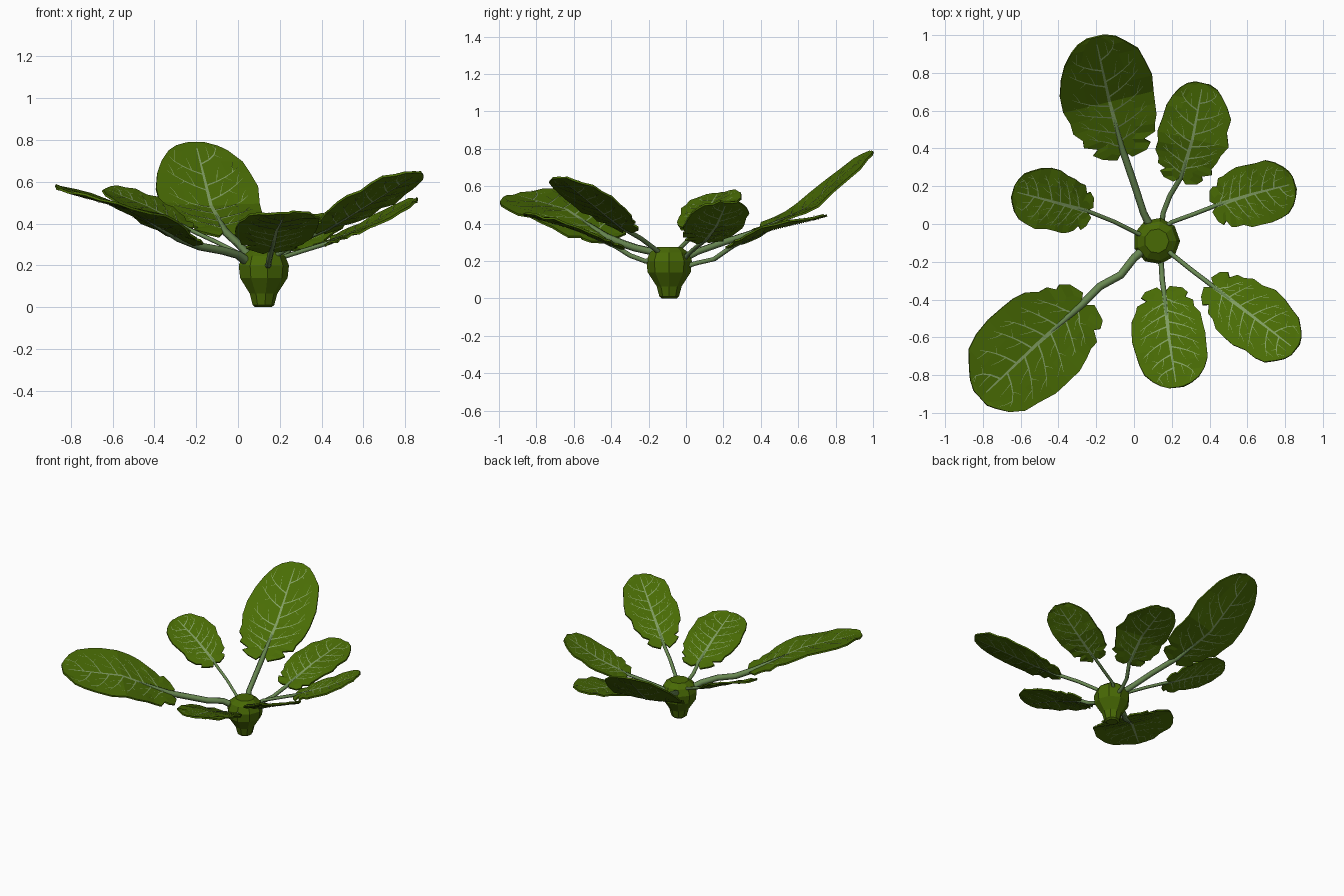
import bpy, bmesh, math, random
from mathutils import Vector

random.seed(4)
cube = bpy.data.objects.get("Cube")
if cube:
    bpy.data.objects.remove(cube, do_unlink=True)


def material(name, rgb):
    mat = bpy.data.materials.new(name)
    mat.use_nodes = True
    colour = [(c / 255) ** 2.2 for c in rgb] + [1.0]
    mat.diffuse_color = colour
    bsdf = mat.node_tree.nodes["Principled BSDF"]
    bsdf.inputs["Base Color"].default_value = colour
    bsdf.inputs["Roughness"].default_value = 0.8
    return mat


LEAF = material("leaf green", (75, 108, 13))
BULB = material("bulb green", (74, 105, 13))
STEM = material("stem green", (104, 134, 82))
VEIN = material("vein green", (128, 156, 98))


def add_object(name, data, mat):
    data.materials.append(mat)
    obj = bpy.data.objects.new(name, data)
    bpy.context.collection.objects.link(obj)
    return obj


def add_sheet(name, verts, faces, mat, thickness, rim):
    mesh = bpy.data.meshes.new(name)
    mesh.from_pydata(verts, [], faces)
    solid = add_object(name, mesh, mat).modifiers.new("thickness", "SOLIDIFY")
    solid.thickness = thickness
    solid.offset = 0
    solid.use_rim = rim


# Bulb: faceted lathe profile of radius and height
def make_bulb(centre, profile, sides):
    bm = bmesh.new()
    rings = []
    for r, z in profile:
        rings.append([bm.verts.new((centre[0] + r * math.cos(i * math.tau / sides),
                                    centre[1] + r * math.sin(i * math.tau / sides), z))
                      for i in range(sides)])
    for low, high in zip(rings, rings[1:]):
        for i in range(sides):
            j = (i + 1) % sides
            bm.faces.new((low[i], low[j], high[j], high[i]))
    bm.faces.new(rings[0][::-1])
    bm.faces.new(rings[-1])
    mesh = bpy.data.meshes.new("bulb")
    bm.to_mesh(mesh)
    bm.free()
    add_object("bulb", mesh, BULB)


# Stem: tapering tube that sinks into the blade
def make_stem(name, points, radii):
    curve = bpy.data.curves.new(name, "CURVE")
    curve.dimensions = "3D"
    curve.bevel_depth = 1
    curve.bevel_resolution = 1
    curve.use_fill_caps = True
    spline = curve.splines.new("POLY")
    spline.points.add(len(points) - 1)
    for p, co, r in zip(spline.points, points, radii):
        p.co = (*co, 1)
        p.radius = r
    add_object(name, curve, STEM)


# Blade outline: position along the leaf and relative half width
OUTLINE = [(0, .18), (.03, .5), (.08, .64), (.12, .54), (.16, .78), (.22, .82),
           (.29, .92), (.38, .97), (.5, 1), (.62, 1), (.74, .95), (.84, .84), (.92, .64),
           (.97, .42), (1, .2)]


def half_width(u):
    for (a, wa), (b, wb) in zip(OUTLINE, OUTLINE[1:]):
        if u <= b:
            return wa + (wb - wa) * max(0, u - a) / (b - a)
    return OUTLINE[-1][1]


class Blade:
    def __init__(self, base, mid, tip, width, roll):
        self.base, self.mid, self.tip = base, mid, tip
        self.width = width
        axis = tip - base
        self.side = Vector((axis.y, -axis.x, 0)).normalized()
        self.side.z = roll
        self.normal = self.side.cross(axis).normalized()

    def point(self, u, v):
        if u < 0.5:
            p = self.base.lerp(self.mid, u * 2)
        else:
            p = self.mid.lerp(self.tip, u * 2 - 1)
        s = v * half_width(u) * self.width
        return p + self.side * s + Vector((0, 0, 0.06 * abs(s)))

    def build(self, name):
        columns = (-1, -.5, 0, .5, 1)
        verts, faces = [], []
        for u, w in OUTLINE:
            for v in columns:
                ragged = random.uniform(.93, 1.06) if abs(v) == 1 else 1
                p = self.point(u, v * ragged)
                # Base lobes sweep back beside the stem
                back = 0.08 * abs(v) * max(0, 1 - u / 0.4)
                p -= (self.mid - self.base) * 2 * back
                if abs(v) == 1:
                    p.z += random.uniform(-.008, .008)
                verts.append(p)
        n = len(columns)
        for r in range(len(OUTLINE) - 1):
            for c in range(n - 1):
                a = r * n + c
                faces.append((a, a + 1, a + n + 1, a + n))
        add_sheet(name, verts, faces, LEAF, 0.011, True)

    def ribbon(self, path, start, verts, faces):
        pts = [self.point(min(u, .96), v) for u, v in path]
        first = len(verts)
        for i, p in enumerate(pts):
            tangent = pts[min(i + 1, len(pts) - 1)] - pts[max(i - 1, 0)]
            across = self.normal.cross(tangent).normalized()
            w = start * (1 - 0.8 * i / (len(pts) - 1))
            verts += [p - across * w, p + across * w]
        for i in range(len(pts) - 1):
            a = first + 2 * i
            faces.append((a, a + 1, a + 3, a + 2))

    def veins(self, name):
        verts, faces = [], []
        w = 0.002 + self.width * 0.01
        # Midrib
        self.ribbon([(u, 0) for u in (0, .25, .5, .75, .95)], w * 3.2, verts, faces)
        for sign in (-1, 1):
            for k in range(6):
                u = 0.08 + 0.14 * k + 0.03 * sign + random.uniform(-.015, .015)
                reach = 0.13 + random.uniform(-.02, .03)
                path = [(u + reach * t * (.6 + .4 * t), sign * .8 * t) for t in (0, .3, .55, .8, 1)]
                self.ribbon(path, w * 1.1, verts, faces)
                # Fine branches off each side vein
                for j, turn in ((1, .11), (2, -.03), (3, .09)):
                    bu, bv = path[j]
                    twig = [(bu, bv), (bu + turn * .5, bv + sign * .05), (bu + turn, bv + sign * .14)]
                    self.ribbon(twig, w * .5, verts, faces)
        # Rimless shell leaves one painted strip on each face of the blade
        add_sheet(name, verts, faces, VEIN, 0.016, False)


def make_leaf(name, stem, blade, width, roll=0):
    stem = [Vector(p) for p in stem]
    base, mid, tip = [Vector(p) for p in blade]
    b = Blade(base, mid, tip, width, roll)
    b.build(name + "_blade")
    b.veins(name + "_veins")
    r = 0.1 * width - 0.005
    path = stem + [base, base.lerp(mid, .4), base.lerp(mid, .9)]
    radii = [r * 1.2] + [r] * len(stem) + [r * .75, .004]
    make_stem(name + "_stem", path, radii)


make_bulb((.12, -.09), [(.04, 0), (.053, .01), (.068, .065), (.117, .14), (.124, .2), (.105, .245),
                        (.065, .275)], 9)

make_leaf("back_leaf", [(.1, -.04, .2), (.05, .06, .25), (.005, .2, .3)],
          [(-.06, .39, .36), (-.13, .65, .48), (-.205, .99, .785)], .24)
make_leaf("back_left_leaf", [(.14, -.04, .16), (.155, .06, .19), (.19, .15, .21)],
          [(.25, .25, .28), (.31, .45, .37), (.365, .745, .44)], .185)
make_leaf("left_leaf", [(.16, -.02, .2), (.2, .01, .235), (.31, .05, .27)],
          [(.44, .1, .31), (.63, .16, .39), (.85, .215, .515)], .165)
make_leaf("right_leaf", [(.08, -.08, .22), (.0, -.04, .26), (-.1, .01, .31)],
          [(-.25, .07, .38), (-.43, .12, .475), (-.64, .175, .56)], .16, .2)
make_leaf("front_right_leaf", [(.07, -.12, .2), (.0, -.18, .25), (-.07, -.27, .27), (-.18, -.33, .29)],
          [(-.28, -.43, .33), (-.52, -.64, .47), (-.815, -.92, .55)], .26, .2)
make_leaf("front_leaf", [(.13, -.14, .2), (.145, -.22, .2), (.15, -.3, .23)],
          [(.16, -.37, .275), (.185, -.6, .375), (.225, -.865, .45)], .192)
make_leaf("front_left_leaf", [(.16, -.12, .22), (.2, -.16, .26), (.3, -.24, .32)],
          [(.425, -.335, .375), (.635, -.495, .505), (.855, -.665, .645)], .175, .07)
